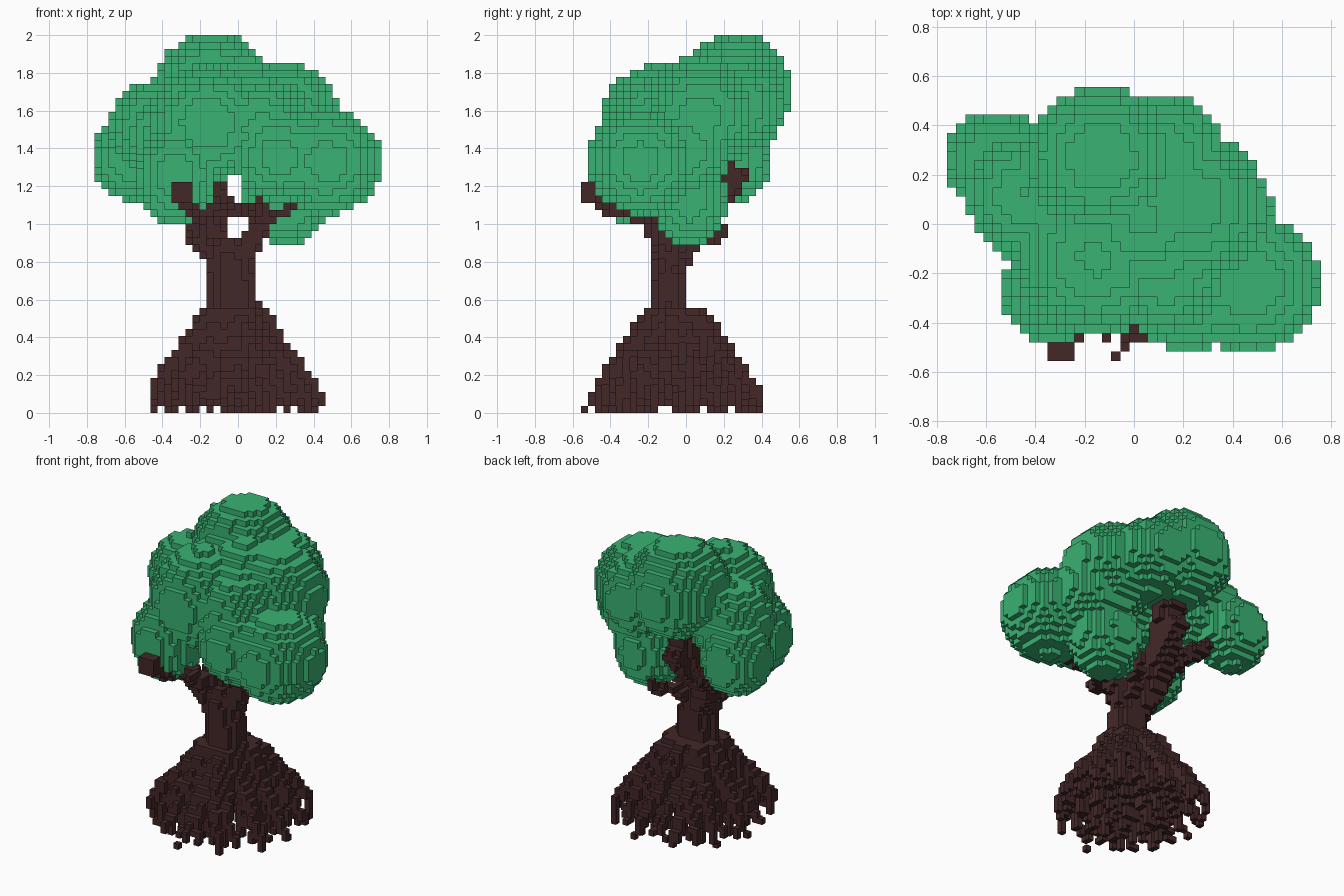
import bpy, bmesh, math, random
from mathutils import Vector

random.seed(4)
S = 2 / 54                          # edge of one cube
ORIGIN = Vector((-20.5 * S, -15 * S, 0))

cube = bpy.data.objects.get("Cube")
if cube:
    bpy.data.objects.remove(cube)


def material(name, rgb):
    m = bpy.data.materials.new(name)
    m.use_nodes = True
    m.diffuse_color = (*rgb, 1)
    bsdf = m.node_tree.nodes["Principled BSDF"]
    bsdf.inputs["Base Color"].default_value = (*rgb, 1)
    bsdf.inputs["Roughness"].default_value = 0.9
    return m


def cell_at(p):
    q = (p - ORIGIN) / S
    return (math.floor(q.x), math.floor(q.y), max(0, math.floor(q.z)))


def cells_in(center, radii):
    """Grid cells whose centres lie in an ellipsoid."""
    c, r = Vector(center), Vector(radii)
    lo, hi = cell_at(c - r), cell_at(c + r)
    out = set()
    for i in range(lo[0], hi[0] + 1):
        for j in range(lo[1], hi[1] + 1):
            for k in range(lo[2], hi[2] + 1):
                p = ORIGIN + Vector((i + .5, j + .5, k + .5)) * S - c
                if sum((p[a] / r[a]) ** 2 for a in range(3)) <= 1:
                    out.add((i, j, k))
    return out


def stroke(points, r0, r1, squash=1):
    """Grid cells along a path that tapers from r0 to r1."""
    pts = [Vector(p) for p in points]
    out, n = set(), 14
    for s, (a, b) in enumerate(zip(pts, pts[1:])):
        for t in range(n + 1):
            f = (s + t / n) / (len(pts) - 1)
            p = a.lerp(b, t / n)
            r = r0 + (r1 - r0) * f
            out |= cells_in(p, (r, r * squash, r))
            out.add(cell_at(p))
    return out


def build(name, cells, mat, blockers=frozenset()):
    """Skin the cells with the largest rectangles found on each layer."""
    bm = bmesh.new()
    for axis in range(3):
        u, v = (axis + 1) % 3, (axis + 2) % 3
        for sign in (-1, 1):
            layers = {}
            for c in cells:
                n = list(c)
                n[axis] += sign
                if tuple(n) not in cells and tuple(n) not in blockers:
                    layers.setdefault(c[axis], set()).add((c[u], c[v]))
            for level, left in layers.items():
                while left:
                    a, b = min(left)
                    w = h = 1
                    while (a + w, b) in left:
                        w += 1
                    while all((a + i, b + h) in left for i in range(w)):
                        h += 1
                    left -= {(a + i, b + j) for i in range(w) for j in range(h)}
                    ring = [(a, b), (a + w, b), (a + w, b + h), (a, b + h)]
                    verts = []
                    for cu, cv in ring[::sign]:
                        p = Vector()
                        p[axis], p[u], p[v] = level + (sign > 0), cu, cv
                        verts.append(bm.verts.new(ORIGIN + p * S))
                    bm.faces.new(verts)
    bmesh.ops.remove_doubles(bm, verts=bm.verts, dist=S / 100)
    mesh = bpy.data.meshes.new(name)
    bm.to_mesh(mesh)
    bm.free()
    mesh.materials.append(mat)
    obj = bpy.data.objects.new(name, mesh)
    bpy.context.collection.objects.link(obj)


# Crown: overlapping leaf clumps (centre, radii)
clumps = [
    ((-.135, .27, 1.71), (.31, .29, .305)),  # top back
    ((.12, .28, 1.62), (.25, .25, .24)),     # back
    ((.24, .08, 1.58), (.30, .30, .28)),     # centre
    ((.04, .02, 1.62), (.25, .25, .26)),     # middle filler
    ((.31, .00, 1.40), (.27, .25, .27)),     # inner side
    ((-.16, -.14, 1.53), (.31, .32, .31)),   # front
    ((.12, -.16, 1.50), (.27, .28, .27)),    # front filler
    ((-.43, .12, 1.51), (.25, .24, .25)),    # side
    ((-.34, .02, 1.46), (.25, .24, .25)),    # side filler
    ((-.56, .26, 1.35), (.21, .20, .23)),    # low side
    ((-.33, -.27, 1.25), (.21, .22, .26)),   # low front
    ((.47, -.24, 1.33), (.29, .28, .28)),    # outer side
    ((.22, -.27, 1.36), (.25, .25, .25)),    # front side
    ((.25, .02, 1.13), (.22, .20, .25)),     # underside
]
leaves = set()
for c, r in clumps:
    leaves |= cells_in(c, r)

# Trunk
trunk = stroke([(-.02, -.08, .42), (-.02, -.09, .55), (-.03, -.09, .7),
                (-.05, -.09, .82)], .15, .11, .74)

# Branches (path, start radius, end radius)
limbs = [
    ([(-.08, -.06, .8), (-.15, .0, .95), (-.15, .08, 1.1), (-.11, .2, 1.4)], .08, .09),
    ([(-.13, .02, 1.0), (-.12, .2, 1.15), (-.11, .27, 1.25)], .06, .06),
    ([(0, -.08, .78), (.09, -.1, .95), (.13, -.12, 1.08), (.14, -.15, 1.25)], .07, .04),
    ([(-.1, -.1, .78), (-.22, -.13, .93), (-.25, -.2, 1.03), (-.25, -.4, 1.09),
      (-.30, -.5, 1.17)], .06, .045),
    ([(.12, -.14, 1.06), (-.02, -.36, 1.07), (-.24, -.24, 1.06)], .045, .045),
    ([(-.04, -.34, 1.06), (-.04, -.42, 1.12), (-.02, -.48, 1.14)], .04, .02),
    ([(-.02, -.05, .8), (.05, .08, .91), (.1, .18, .92), (.1, .2, .98)], .045, .02),
    ([(-.16, .06, 1.03), (-.26, .18, 1.13), (-.42, .26, 1.24)], .06, .04),
    ([(.13, -.1, 1.0), (.21, -.2, 1.05), (.3, -.27, 1.1)], .03, .025),
]
branches = set()
for path, r0, r1 in limbs:
    branches |= stroke(path, r0, r1)
branches |= {(i, j, k) for i in (11, 12, 13) for j in (0, 1) for k in (30, 31, 32)}

# Roots: a skirt of thin strands, bulging at its four corners, on scattered tips
roots, tips = set(), set()
base = Vector((-.02, -.06, 0))
strands = 72
for n in range(strands):
    ang = n * math.tau * .381966
    reach = .48 * math.sqrt(.12 + .88 * (n + .5) / strands)
    bulge = .32 * abs(math.sin(2 * ang))
    d = Vector((math.cos(ang), math.sin(ang), 0))
    wob = Vector((random.uniform(-.05, .05), random.uniform(-.05, .05), 0))
    steps = [(.22, .52), (.40, .36), (.60, .25), (.80, .14), (.95, .055)]
    path = [base + d * reach * f * (1 + bulge * min(1, 4 * (1 - f) * f))
            + wob * f * (1 - f) * 4 + Vector((0, 0, z)) for f, z in steps]
    roots |= stroke(path, .052, .02)
    if n % 5 < 2:
        tips.add(cell_at(base + d * reach))
roots = {c for c in roots if c[2] > 0} | tips

green = material("leaf green", (.041, .445, .17))
brown = material("dark bark", (.056, .0205, .0205))
branches -= leaves | trunk
roots -= trunk
wood = trunk | branches | roots
build("crown", leaves, green)
build("trunk", trunk, brown, wood)
build("branches", branches, brown, wood)
build("roots", roots, brown, wood)
